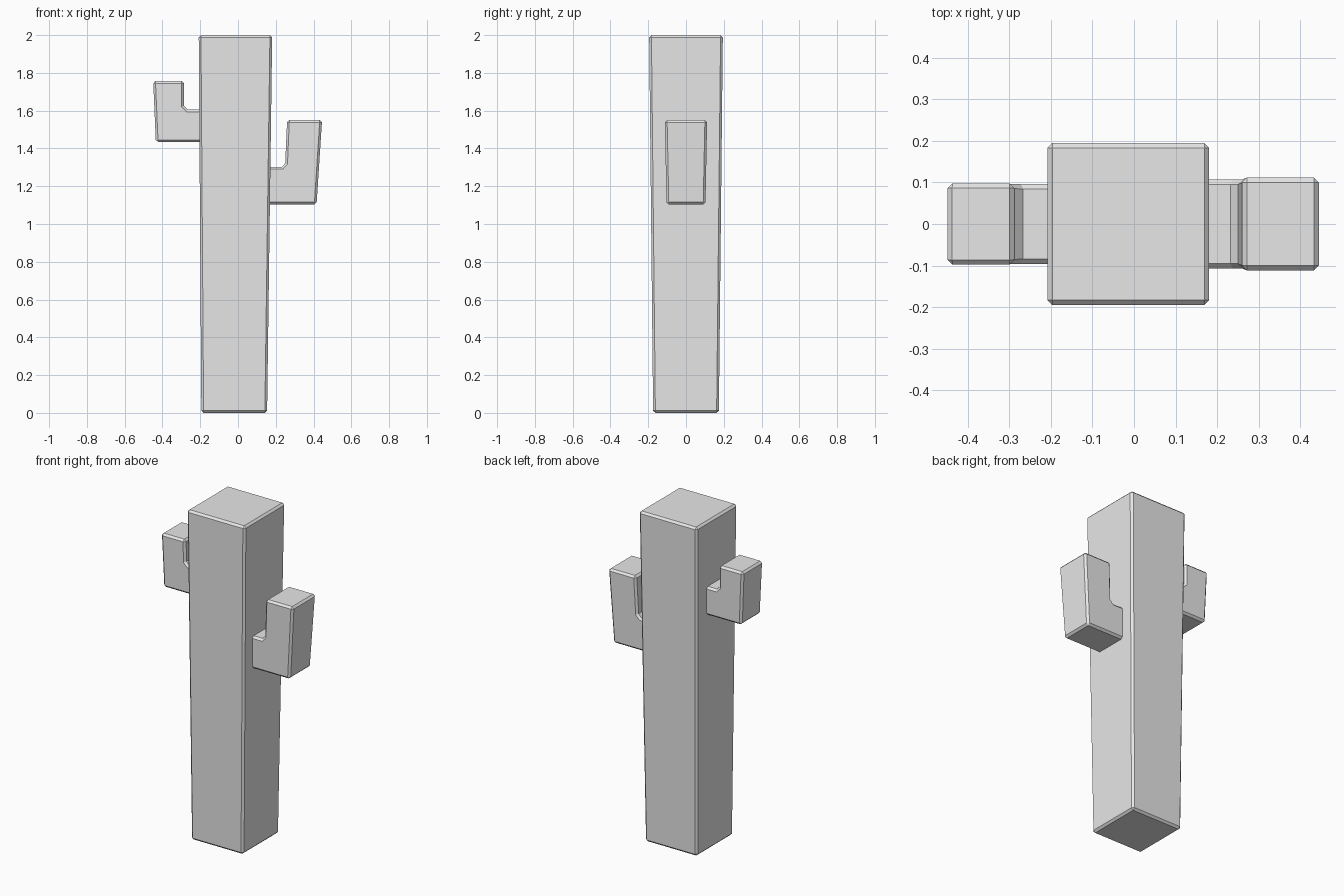
import bpy
import bmesh
import math

cube = bpy.data.objects.get("Cube")
if cube:
    bpy.data.objects.remove(cube, do_unlink=True)

grey = bpy.data.materials.new("plain_grey")
grey.use_nodes = True
grey.diffuse_color = (0.8, 0.8, 0.8, 1)
grey.node_tree.nodes["Principled BSDF"].inputs["Base Color"].default_value = (0.8, 0.8, 0.8, 1)


def tapered_block(name, profile, depth_low, depth_high, bevel=0.012):
    """Extrude an x-z profile along y, with the half depth changing with height."""
    low = min(z for x, z in profile)
    high = max(z for x, z in profile)

    def half_depth(z):
        return depth_low + (depth_high - depth_low) * (z - low) / (high - low)

    bm = bmesh.new()
    front = [bm.verts.new((x, -half_depth(z), z)) for x, z in profile]
    back = [bm.verts.new((x, half_depth(z), z)) for x, z in profile]
    bm.faces.new(front)
    bm.faces.new(back[::-1])
    count = len(profile)
    for i in range(count):
        j = (i + 1) % count
        bm.faces.new((front[j], front[i], back[i], back[j]))
    bmesh.ops.recalc_face_normals(bm, faces=bm.faces)
    mesh = bpy.data.meshes.new(name)
    bm.to_mesh(mesh)
    bm.free()
    mesh.materials.append(grey)
    obj = bpy.data.objects.new(name, mesh)
    bpy.context.collection.objects.link(obj)

    # Flat chamfer on the sharp edges only
    chamfer = obj.modifiers.new("chamfer", 'BEVEL')
    chamfer.width = bevel
    chamfer.segments = 1
    chamfer.limit_method = 'ANGLE'
    chamfer.angle_limit = math.radians(60)
    return obj


# Trunk, slightly wider at the top
tapered_block("trunk", [(-0.194, 0), (0.154, 0), (0.181, 2), (-0.208, 2)], 0.174, 0.195)

# Arm on the model's left: lower and larger
tapered_block("left_arm", [(0.12, 1.104), (0.416, 1.104), (0.445, 1.55), (0.26, 1.55),
                           (0.25, 1.322), (0.232, 1.302), (0.12, 1.302)], 0.103, 0.112)

# Arm on the model's right: higher and smaller
tapered_block("right_arm", [(-0.14, 1.434), (-0.435, 1.434), (-0.449, 1.757), (-0.287, 1.757),
                            (-0.286, 1.625), (-0.267, 1.606), (-0.14, 1.606)], 0.095, 0.098)
